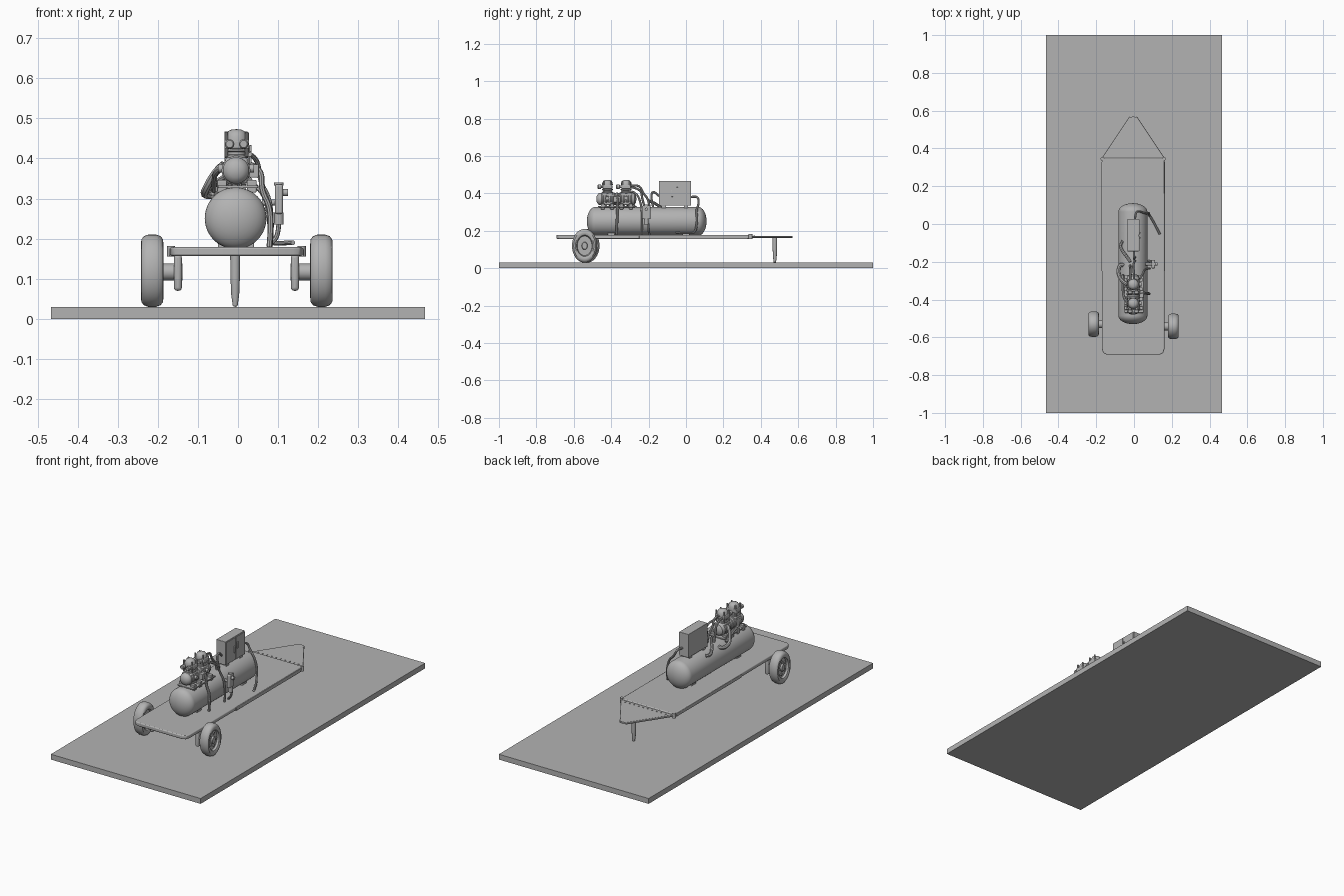
import bpy, bmesh, math
from mathutils import Matrix, Vector

if "Cube" in bpy.data.objects:
    bpy.data.objects.remove(bpy.data.objects["Cube"])

grey = bpy.data.materials.new("plain_grey")
grey.diffuse_color = (0.45, 0.45, 0.45, 1)
grey.use_nodes = True
grey.node_tree.nodes["Principled BSDF"].inputs["Base Color"].default_value = grey.diffuse_color


def finish(name, bm, smooth=True, bevel=0, seg=3):
    bmesh.ops.recalc_face_normals(bm, faces=bm.faces)
    me = bpy.data.meshes.new(name)
    bm.to_mesh(me)
    bm.free()
    ob = bpy.data.objects.new(name, me)
    bpy.context.collection.objects.link(ob)
    me.materials.append(grey)
    if bevel:
        m = ob.modifiers.new("round", 'BEVEL')
        m.width, m.segments = bevel, seg
    if smooth:
        shade(ob)
    return ob


def shade(ob):
    bpy.ops.object.select_all(action='DESELECT')
    ob.select_set(True)
    bpy.context.view_layer.objects.active = ob
    bpy.ops.object.shade_smooth_by_angle(angle=math.radians(35))


def box(name, x, y, z, bevel=0, seg=3):
    """Box from (min, max) ranges."""
    bm = bmesh.new()
    bmesh.ops.create_cube(bm, size=1)
    for v in bm.verts:
        v.co = [(r[0] + r[1]) / 2 + c * (r[1] - r[0]) for r, c in zip((x, y, z), v.co)]
    return finish(name, bm, bevel > 0, bevel, seg)


def plate(name, outline, z0, z1, bevel=0):
    bm = bmesh.new()
    f = bm.faces.new([bm.verts.new((x, y, z0)) for x, y in outline])
    r = bmesh.ops.extrude_face_region(bm, geom=[f])
    for v in r['geom']:
        if isinstance(v, bmesh.types.BMVert):
            v.co.z = z1
    return finish(name, bm, bevel > 0, bevel)


def lathe(name, prof, axis, loc, n=32, scale=(1, 1, 1)):
    """Revolve (radius, height) points about an axis."""
    bm = bmesh.new()
    rings = [[bm.verts.new((r * math.cos(2 * math.pi * i / n), r * math.sin(2 * math.pi * i / n), t))
              for i in range(n)] for r, t in prof]
    for a, b in zip(rings, rings[1:]):
        for i in range(n):
            bm.faces.new((a[i], a[(i + 1) % n], b[(i + 1) % n], b[i]))
    bmesh.ops.remove_doubles(bm, verts=bm.verts, dist=1e-6)
    rot = Vector((0, 0, 1)).rotation_difference(Vector(axis)).to_matrix().to_4x4()
    bm.transform(Matrix.Translation(loc) @ Matrix.Diagonal((*scale, 1)) @ rot)
    return finish(name, bm)


def rod(name, a, b, r, n=16):
    d = Vector(b) - Vector(a)
    return lathe(name, [(0, 0), (r, 0), (r, d.length), (0, d.length)], d.normalized(), a, n)


def hose(name, pts, r=0.006):
    cu = bpy.data.curves.new(name, 'CURVE')
    cu.dimensions = '3D'
    cu.bevel_depth, cu.bevel_resolution, cu.use_fill_caps = r, 2, True
    s = cu.splines.new('NURBS')
    s.points.add(len(pts) - 1)
    for p, c in zip(s.points, pts):
        p.co = (*c, 1)
    s.use_endpoint_u, s.order_u, s.resolution_u = True, 3, 6
    ob = bpy.data.objects.new(name, cu)
    bpy.context.collection.objects.link(ob)
    cu.materials.append(grey)
    bpy.ops.object.select_all(action='DESELECT')
    ob.select_set(True)
    bpy.context.view_layer.objects.active = ob
    bpy.ops.object.convert(target='MESH')
    shade(bpy.context.view_layer.objects.active)


# display base
box("base_slab", (-.467, .467), (-1, 1), (0, .03))

# trailer deck with rounded rear corners, and pointed tongue
plate("deck", [(-.17, .35), (-.17, -.66), (-.163, -.682), (-.145, -.692),
               (.137, -.692), (.155, -.682), (.161, -.66), (.161, .35)], .157, .179, .005)
plate("tongue", [(-.168, .345), (-.02, .565), (-.004, .57), (.012, .565), (.16, .345)], .163, .173)
for s in (-1, 1):
    x = -.004 + s * .163
    box("deck_side_rail", (x - .005, x + .005), (-.25, .33), (.155, .176), .003)
    rod("deck_corner_post", (x, .345, .155), (x, .345, .182), .01)
    hose("tongue_edge", [(x, .345, .167), (-.004 + s * .09, .455, .167), (-.004 + s * .015, .567, .167)], .005)
for i in range(10):
    x = -.13 + i * .028
    rod("tongue_bolt", (x, .365, .172), (x, .365, .176), .004, 10)

# front prop leg
lathe("prop_leg", [(0, .03), (.006, .032), (.01, .06), (.012, .11), (.0125, .165), (0, .165)],
      (0, 0, 1), (-.007, .475, 0), 20)

# wheels, stub axles and struts
half = [(0, .022), (.018, .022), (.021, .013), (.052, .013), (.057, .024), (.066, .028),
        (.078, .027), (.086, .021), (.09, .01)]
tyre = half + [(r, -t) for r, t in reversed(half)]
for s in (-1, 1):
    x, y = -.003 + s * .211, -.536 - s * .006
    lathe("wheel", tyre, (1, 0, 0), (x, y, .12), 40, (1, .75, 1))
    for k in range(5):
        a = 2 * math.pi * k / 5
        p = (x + s * .01, y + .028 * math.cos(a), .12 + .037 * math.sin(a))
        rod("wheel_lug", p, (p[0] + s * .008, p[1], p[2]), .007, 12)
    rod("stub_axle", (-.004 + s * .135, y, .117), (x, y, .117), .021, 20)
    xs = -.004 + s * .146
    box("axle_strut", (xs - .01, xs + .01), (y - .03, y + .03), (.07, .16), .008)

# air tank with domed ends
R = .077
dome = [(R * math.sin(a), .045 * (1 - math.cos(a))) for a in [math.pi / 2 * i / 8 for i in range(9)]]
lathe("air_tank", dome + [(r, .64 - t) for r, t in reversed(dome)], (0, 1, 0), (-.006, -.53, .251), 48)
for y in (-.4, .0):
    box("tank_saddle", (-.05, .04), (y - .02, y + .02), (.172, .195), .004)

# pump mounting plate with feet
box("pump_plate", (-.05, .05), (-.47, -.27), (.326, .333), .002)
for y in (-.445, -.395, -.345, -.295):
    for x in (-.04, .034):
        box("pump_foot", (x - .012, x + .012), (y - .01, y + .01), (.315, .346), .003)

# motor barrel with ribs
m = [(0, 0), (.018, .003), (.03, .012), (.033, .02)]
for i in range(9):
    t = .028 + i * .019
    m += [(.033, t), (.036, t + .003), (.036, t + .009), (.033, t + .012)]
m += [(.03, .205), (.018, .213), (0, .215)]
lathe("motor_barrel", m, (0, 1, 0), (-.005, -.48, .37), 28)

# two pump heads
for y in (-.42, -.32):
    box("crankcase", (-.032, .024), (y - .03, y + .03), (.338, .402), .006)
    lathe("pump_cylinder", [(0, .39), (.024, .39), (.024, .4), (.029, .402), (.029, .408), (.024, .41),
                            (.024, .416), (.029, .418), (.029, .424), (0, .424)], (0, 0, 1), (-.004, y, 0), 20)
    box("head_plate", (-.034, .028), (y - .026, y + .026), (.424, .446), .004)
    lathe("head_dome", [(.029, .444), (.028, .456), (.022, .467), (.012, .472), (0, .473)],
          (0, 0, 1), (-.004, y, 0), 24)
    for x in (-.029, .022):
        for yy in (y - .02, y + .02):
            rod("head_bolt", (x, yy, .405), (x, yy, .466), .0045, 10)
    for x in (-.021, .014):
        lathe("air_filter", [(0, 0), (.009, 0), (.012, .004), (.012, .018), (.007, .02), (.007, .03), (0, .03)],
              (0, 1, 0), (x, y - .053, .436), 16)
    rod("side_port", (.02, y, .375), (.04, y, .375), .01)
    rod("side_port", (-.05, y, .375), (-.025, y, .375), .01)
box("terminal_box", (.028, .052), (-.39, -.35), (.352, .385), .003)

# control cabinet with doors and handles
box("control_cabinet", (-.034, .024), (-.145, .027), (.335, .467), .002)
for a, b in ((-.142, -.063), (-.057, .024)):
    box("cabinet_door", (.024, .028), (a, b), (.339, .463))
for y, z in ((-.073, .4), (-.047, .415)):
    box("door_handle", (.028, .034), (y - .004, y + .004), (z - .018, z + .018), .001)
for y in (-.12, .0):
    box("cabinet_foot", (-.03, .02), (y - .012, y + .012), (.318, .337))

# regulator on the right side
box("regulator_body", (.092, .112), (-.235, -.19), (.262, .335), .005)
rod("regulator_knob", (.11, -.212, .315), (.125, -.212, .315), .009)
rod("regulator_bowl", (.102, -.212, .235), (.102, -.212, .265), .012)
rod("regulator_cap", (.102, -.212, .333), (.102, -.212, .34), .012)
rod("regulator_link", (.06, -.212, .29), (.095, -.212, .29), .007)

# hoses
hose("pump_drop_hose", [(.03, -.365, .385), (.06, -.365, .375), (.058, -.367, .32), (.08, -.368, .28),
                        (.082, -.37, .22), (.078, -.37, .18)], .007)
hose("regulator_hose_1", [(.102, -.2, .24), (.1, -.2, .205), (.082, -.198, .19), (.078, -.195, .178)])
hose("regulator_hose_2", [(.03, -.29, .41), (.05, -.26, .4), (.055, -.24, .34), (.08, -.235, .3),
                          (.085, -.235, .22), (.08, -.235, .18)])
hose("head_to_tank_hose", [(0, -.3, .44), (0, -.25, .45), (-.005, -.23, .4), (0, -.2, .37), (.005, -.195, .325)])
hose("head_to_tank_hose", [(-.02, -.3, .435), (-.02, -.24, .425), (-.02, -.235, .37), (-.02, -.22, .325)])
hose("cabinet_hose", [(0, -.145, .385), (0, -.175, .42), (0, -.19, .38), (.005, -.175, .325)])
hose("cabinet_front_hose", [(.005, .025, .38), (.008, .065, .39), (.03, .068, .34), (.065, .055, .315),
                            (.08, .06, .25), (.078, .05, .19), (.1, .02, .188), (.137, -.055, .19)])
hose("left_hose", [(-.02, -.2, .36), (-.04, -.17, .35), (-.065, -.14, .33), (-.075, -.11, .305),
                   (-.06, -.09, .31)], .008)
hose("left_pump_hose", [(-.035, -.32, .385), (-.055, -.31, .37), (-.08, -.28, .325), (-.085, -.24, .31),
                        (-.07, -.21, .308), (-.055, -.22, .31)], .01)
hose("left_pump_hose", [(-.03, -.42, .385), (-.055, -.4, .37), (-.06, -.33, .35), (-.06, -.27, .32)], .007)
